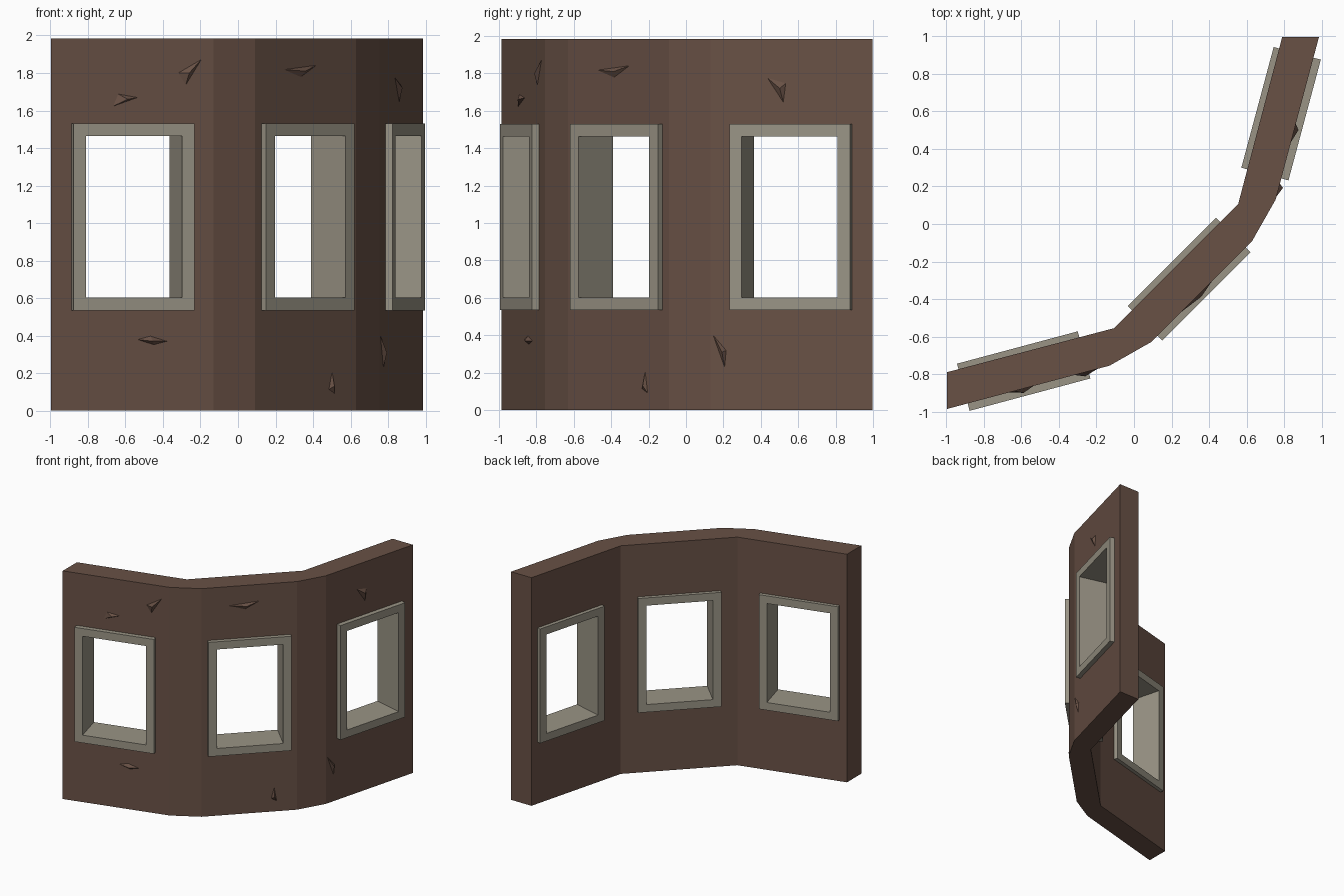
import bpy, math
from mathutils import Vector, Matrix

if "Cube" in bpy.data.objects:
    bpy.data.objects.remove(bpy.data.objects["Cube"])

H = 1.985
Z0, Z1, HALF_W, RIM = 0.535, 1.53, 0.333, 0.067   # window frame size


def material(name, rgb):
    m = bpy.data.materials.new(name)
    m.diffuse_color = (*rgb, 1)
    m.use_nodes = True
    m.node_tree.nodes["Principled BSDF"].inputs["Base Color"].default_value = m.diffuse_color
    return m


BROWN = material("brown_plaster", (0.14, 0.082, 0.06))
STONE = material("grey_stone", (0.32, 0.295, 0.235))


def make(name, verts, faces, mat=None, mw=None):
    me = bpy.data.meshes.new(name)
    me.from_pydata(verts, [], faces)
    ob = bpy.data.objects.new(name, me)
    bpy.context.collection.objects.link(ob)
    if mat:
        me.materials.append(mat)
    if mw:
        ob.matrix_world = mw
    return ob


# Wall plan: left half, mirrored across the diagonal y = -x
outer = [(-0.997, -0.986), (-0.13, -0.755), (0.09, -0.63)]
inner = [(-0.997, -0.79), (-0.105, -0.555)]
flip = lambda pts: [(-y, -x) for x, y in reversed(pts)]
plan = outer + flip(outer) + list(reversed(inner + flip(inner)))
n = len(plan)
verts = [(x, y, z) for z in (0, H) for x, y in plan]
faces = [tuple(reversed(range(n))), tuple(range(n, 2 * n))]
faces += [(i, (i + 1) % n, n + (i + 1) % n, n + i) for i in range(n)]
wall = make("curved_wall", verts, faces, BROWN)

# Panel frames: local x along the wall, local y towards the back
panels = {}
for side, x, y, deg in (("left", -0.588, -0.784, 15),
                        ("middle", 0.294, -0.294, 45),
                        ("right", 0.784, 0.588, 75)):
    panels[side] = Matrix.Translation((x, y, 0)) @ Matrix.Rotation(math.radians(deg), 4, 'Z')


def rect(inset, y):
    w, a, b = HALF_W - inset, Z0 + inset, Z1 - inset
    return [(-w, y, a), (w, y, a), (w, y, b), (-w, y, b)]


# Window frames lining the openings, with hidden cutters for the wall
for side, mw in panels.items():
    d = 0.13
    v = rect(0, -d) + rect(RIM, -d) + rect(RIM, d) + rect(0, d)
    f = []
    for k in range(4):
        a, b = 4 * k, 4 * ((k + 1) % 4)
        f += [(a + i, a + (i + 1) % 4, b + (i + 1) % 4, b + i) for i in range(4)]
    make(side + "_window_frame", v, f, STONE, mw)

    v = rect(RIM * 0.5, -0.3) + rect(RIM * 0.5, 0.3)
    f = [(0, 1, 2, 3), (7, 6, 5, 4)]
    f += [(i, i + 4, (i + 1) % 4 + 4, (i + 1) % 4) for i in range(4)]
    cutter = make(side + "_cutter", v, f, None, mw)
    cutter.hide_render = True
    cutter.hide_set(True)
    mod = wall.modifiers.new(side + "_opening", 'BOOLEAN')
    mod.operation = 'DIFFERENCE'
    mod.solver = 'EXACT'
    mod.object = cutter

# Small raised plaster chips: outline on the wall face plus a raised peak
chips = [
    ("left", [(-0.11, 1.62), (0.035, 1.67), (-0.08, 1.69)], (-0.03, 1.66)),
    ("left", [(0.25, 1.80), (0.295, 1.73), (0.39, 1.88)], (0.31, 1.80)),
    ("left", [(0.025, 0.38), (0.12, 0.35), (0.20, 0.37), (0.10, 0.40)], (0.11, 0.37)),
    ("middle", [(-0.20, 1.82), (-0.04, 1.77), (0.11, 1.85)], (-0.02, 1.81)),
    ("middle", [(0.17, 0.11), (0.225, 0.08), (0.20, 0.23)], (0.20, 0.13)),
    ("right", [(-0.14, 1.78), (-0.045, 1.64), (-0.03, 1.75)], (-0.06, 1.72)),
    ("right", [(-0.44, 0.41), (-0.37, 0.22), (-0.36, 0.32)], (-0.38, 0.31)),
]
for i, (side, base, peak) in enumerate(chips):
    m = len(base)
    v = [(u, -0.088, z) for u, z in base] + [(peak[0], -0.112, peak[1])]
    f = [(k, (k + 1) % m, m) for k in range(m)] + [tuple(reversed(range(m)))]
    make("plaster_chip_%d" % (i + 1), v, f, BROWN, panels[side])
